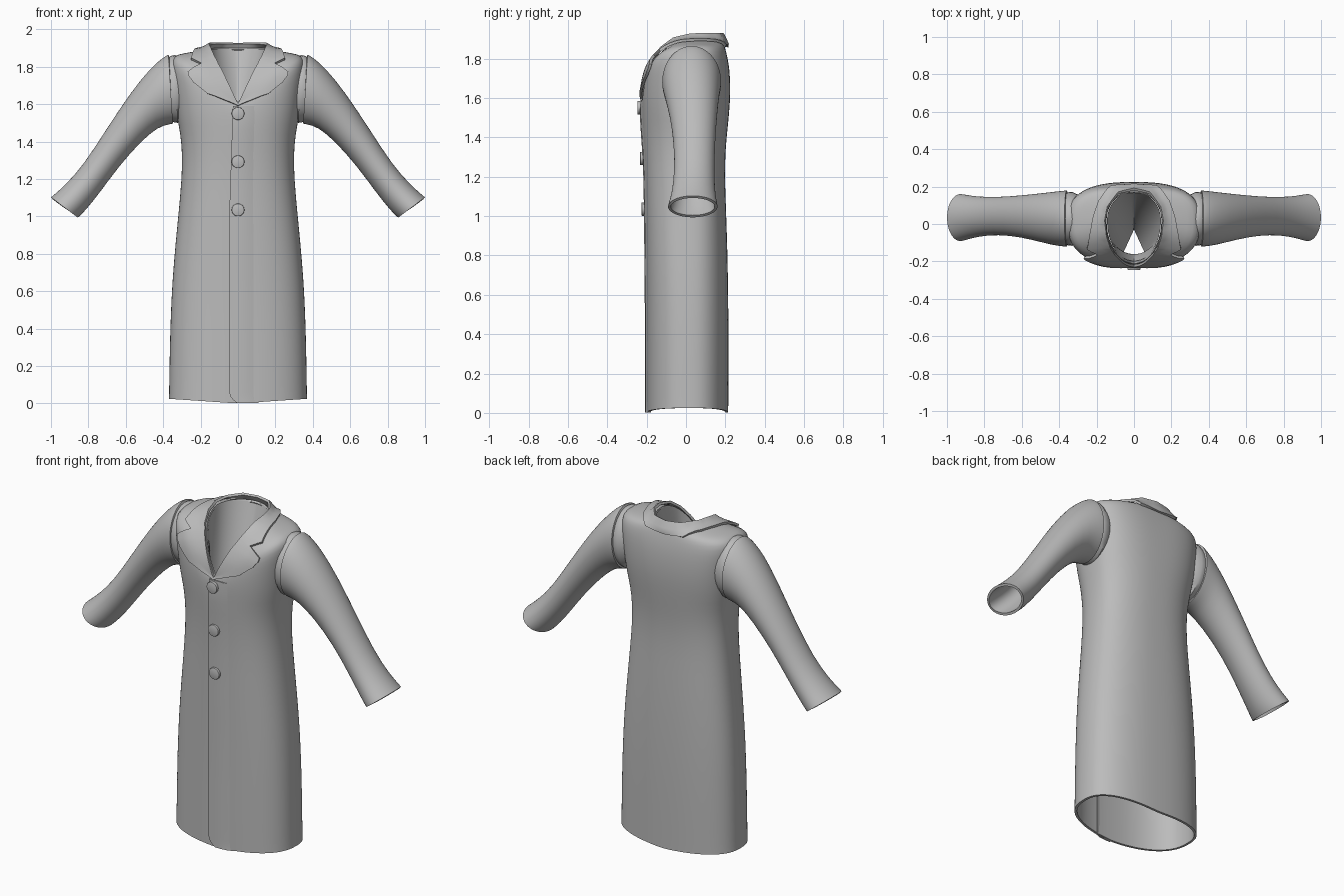
import bpy, math
from mathutils import Vector
from mathutils.bvhtree import BVHTree

if "Cube" in bpy.data.objects:
    bpy.data.objects.remove(bpy.data.objects["Cube"])

cloth = bpy.data.materials.new("grey_cloth")
cloth.diffuse_color = (0.5, 0.5, 0.5, 1)
cloth.use_nodes = True
cloth.node_tree.nodes["Principled BSDF"].inputs["Base Color"].default_value = cloth.diffuse_color


def grid_object(name, rows, closed=False, subsurf=0, thick=0, offset=-1, mirror=False):
    """Skin a list of point rows, then apply modifiers and shade."""
    n = len(rows[0])
    verts = [tuple(p) for r in rows for p in r]
    faces = []
    for i in range(len(rows) - 1):
        for j in range(n if closed else n - 1):
            k = (j + 1) % n
            faces.append((i * n + j, i * n + k, (i + 1) * n + k, (i + 1) * n + j))
    me = bpy.data.meshes.new(name)
    me.from_pydata(verts, [], faces)
    me.materials.append(cloth)
    ob = bpy.data.objects.new(name, me)
    bpy.context.collection.objects.link(ob)
    if mirror:
        ob.modifiers.new("mirror", 'MIRROR')
    if subsurf:
        m = ob.modifiers.new("smooth", 'SUBSURF')
        m.levels = m.render_levels = subsurf
    if thick:
        m = ob.modifiers.new("thickness", 'SOLIDIFY')
        m.thickness, m.offset = thick, offset
    finish(ob)
    return ob, verts, faces


def finish(ob):
    bpy.ops.object.select_all(action='DESELECT')
    ob.select_set(True)
    bpy.context.view_layer.objects.active = ob
    bpy.ops.object.convert(target='MESH')
    bpy.ops.object.shade_smooth_by_angle(angle=math.radians(40))


def power(v, e):
    return math.copysign(abs(v) ** e, v)


N = 48


def ring(a, yf, yb, zf, zs, zb, e=0.82, ym=0.02):
    """Closed body section: half width, front/back depth, front/side/back height."""
    pts = []
    for i in range(N):
        t = 2 * math.pi * i / N
        s, c = power(math.sin(t), e), power(math.cos(t), e)
        y = ym + ((yf - ym) * c if c > 0 else (yb - ym) * -c)
        zend = zf if c > 0 else zb
        pts.append((a * s, y, zend + (zs - zend) * abs(s)))
    return pts


# Coat body, hem to neck opening
neck = ring(.15, -.212, .18, 1.60, 1.90, 1.90, 1.0)
body_rows = [
    ring(.37, -.20, .215, 0, .025, 0),
    ring(.369, -.20, .215, .03, .05, .03),
    ring(.366, -.20, .216, .25, .26, .25),
    ring(.361, -.20, .216, .45, .45, .45),
    ring(.352, -.201, .214, .65, .65, .65),
    ring(.335, -.203, .21, .85, .85, .85),
    ring(.315, -.205, .203, 1.05, 1.05, 1.05),
    ring(.302, -.208, .197, 1.2, 1.2, 1.2),
    ring(.298, -.214, .20, 1.33, 1.33, 1.33),
    ring(.308, -.222, .211, 1.44, 1.44, 1.44),
    ring(.328, -.226, .221, 1.52, 1.54, 1.54, .78),
    ring(.34, -.226, .227, 1.56, 1.65, 1.64, .74),
    ring(.352, -.222, .222, 1.58, 1.75, 1.74, .72),
    ring(.358, -.217, .212, 1.588, 1.82, 1.80, .72),
    ring(.345, -.214, .202, 1.592, 1.86, 1.84, .75),
    ring(.29, -.213, .195, 1.595, 1.873, 1.865, .8),
    ring(.21, -.212, .188, 1.598, 1.885, 1.885, .9),
    neck,
]
_, bv, bf = grid_object("coat_body", body_rows, True, 1, .014)
tree = BVHTree.FromPolygons([Vector(v) for v in bv], bf)

# Lining that narrows down inside the neck to a small triangular gap
gap = []
for i in range(N):
    t = (i / N * 360 + 180) % 360 - 180
    if abs(t) <= 60:
        gap.append((.06 * t / 60, -.16, 1.35))
    else:
        u = (abs(t) - 60) / 120
        gap.append((math.copysign(.06 * (1 - u), t), -.16 + .13 * u, 1.35))
inset = [(x * .96, y * .96, z - .004) for x, y, z in neck]
mid = [tuple(Vector(p).lerp(Vector(q), .5)) for p, q in zip(inset, gap)]
mid = [(x * 1.15, y + .02, z) for x, y, z in mid]
grid_object("neck_lining", [inset, mid, gap], True)


def lifted(p, lift, force=False):
    """Rest a point on the body surface, never sinking into it."""
    p = Vector(p)
    near, n, _, _ = tree.find_nearest(p)
    return near + n * (lift if force else max(lift, (p - near).dot(n))) \
        if force or (p - near).dot(n) < lift else p


# Notched collar and lapels: (inner edge, outer edge) from centre back to the front
path = [
    ((0, .18, 1.922), (0, .21, 1.86)),
    ((.08, .162, 1.922), (.12, .195, 1.86)),
    ((.135, .09, 1.92), (.185, .12, 1.872)),
    ((.15, .02, 1.915), (.215, .04, 1.875)),
    ((.143, -.06, 1.895), (.235, -.05, 1.865)),
    ((.125, -.12, 1.85), (.25, -.12, 1.825)),
    ((.115, -.135, 1.83), (.195, -.155, 1.81)),
    ((.105, -.15, 1.805), (.258, -.15, 1.762)),
    ((.07, -.18, 1.74), (.23, -.175, 1.715)),
    ((.04, -.195, 1.68), (.16, -.2, 1.655)),
    ((.012, -.212, 1.625), (.07, -.215, 1.617)),
    ((0, -.215, 1.603), (0, -.222, 1.592)),
]
rows = []
for k in range(len(path) - 1):
    for s in range(3 if k < len(path) - 2 else 4):
        a = Vector(path[k][0]).lerp(Vector(path[k + 1][0]), s / 3)
        b = Vector(path[k][1]).lerp(Vector(path[k + 1][1]), s / 3)
        row = [lifted(b.lerp(a, j / 5), .004, j == 0) for j in range(6)]
        if k == 0 and s == 0 or k == len(path) - 2 and s == 3:
            for p in row:
                p.x = 0
        rows.append(row)
grid_object("collar_and_lapels", rows, thick=.014, offset=1, mirror=True)


def front_y(x, z):
    hit = tree.ray_cast(Vector((x, -1, z)), Vector((0, 1, 0)))[0]
    return hit.y if hit else -.2


# Overlapping front edge with rounded lower corner
rows = []
for z in [.003, .01, .02, .035, .06] + [.06 + 1.53 * i / 24 for i in range(1, 25)]:
    left = -.047 + .02 * max(0, (z - 1.0) / .6)
    if z < .06:
        left += .047 * (1 - z / .06) ** 2
    row = []
    for t, lift in ((0, .009), (.3, .009), (.65, .006), (1, -.006)):
        x = left + (.11 - left) * t
        row.append((x, front_y(x, max(z, .03)) - lift, z))
    rows.append(row)
grid_object("front_overlap", rows, thick=.012)

# Buttons
for i, z in enumerate((1.55, 1.292, 1.035)):
    bpy.ops.mesh.primitive_cylinder_add(vertices=32, radius=.034, depth=.02,
                                        location=(0, front_y(0, z) - .011, z),
                                        rotation=(math.pi / 2, 0, 0))
    ob = bpy.context.object
    ob.name = "button_%d" % (i + 1)
    ob.data.materials.append(cloth)
    m = ob.modifiers.new("rim", 'BEVEL')
    m.width, m.segments = .004, 2
    finish(ob)


def sleeve_ring(tx, tz, bx, bz, yf, yb):
    """Sleeve section from its top point, bottom point and depth."""
    out = []
    for i in range(28):
        t = 2 * math.pi * i / 28
        c, s = math.cos(t), math.sin(t)
        out.append(((tx + bx) / 2 + (tx - bx) / 2 * c,
                    (yf + yb) / 2 - (yb - yf) / 2 * s,
                    (tz + bz) / 2 + (tz - bz) / 2 * c))
    return out


# Sleeves
sleeve = [
    (.372, 1.865, .348, 1.495, -.122, .18),
    (.392, 1.858, .372, 1.49, -.121, .179),
    (.465, 1.798, .425, 1.478, -.112, .171),
    (.57, 1.67, .515, 1.405, -.085, .16),
    (.705, 1.465, .635, 1.27, -.06, .147),
    (.825, 1.277, .74, 1.125, -.06, .144),
    (.92, 1.172, .812, 1.035, -.075, .15),
    (.985, 1.115, .848, 1.0, -.09, .16),
    (1.0, 1.103, .856, .993, -.092, .161),
]
grid_object("sleeves", [sleeve_ring(*r) for r in sleeve], True, 1, .014, mirror=True)

# Armhole seam bands tucked between body and sleeves
band = [
    (.30, 1.845, .29, 1.53, -.10, .155),
    (.338, 1.863, .322, 1.50, -.117, .172),
    (.36, 1.858, .34, 1.503, -.114, .17),
    (.385, 1.842, .365, 1.51, -.108, .165),
]
grid_object("armhole_bands", [sleeve_ring(*r) for r in band], True, mirror=True)
